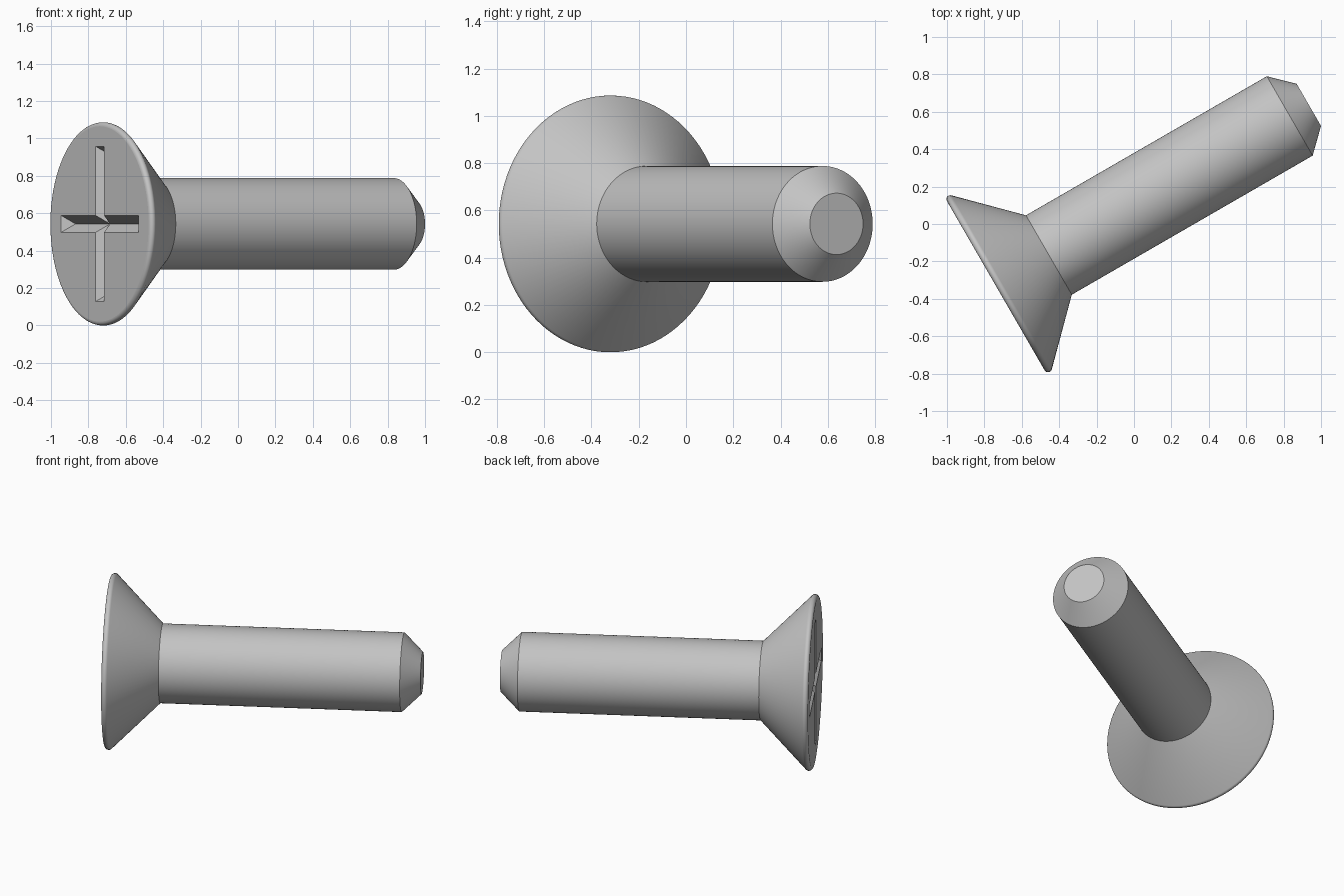
import bpy
import bmesh
from math import pi, radians, sin, cos, tan
from mathutils import Matrix, Vector

cube = bpy.data.objects.get("Cube")
if cube:
    bpy.data.objects.remove(cube, do_unlink=True)

# Plain steel
steel = bpy.data.materials.new("grey steel")
steel.use_nodes = True
grey = (0.55, 0.55, 0.55, 1)
steel.diffuse_color = grey
steel.node_tree.nodes["Principled BSDF"].inputs["Base Color"].default_value = grey

# Placement: the screw lies flat, its axis turned 30 degrees from +x
axis = Vector((cos(pi / 6), sin(pi / 6), 0))
side = Vector((-sin(pi / 6), cos(pi / 6), 0))
frame = Matrix((side, Vector((0, 0, 1)), axis)).transposed().to_4x4()
frame.translation = side * 0.084 + Vector((0, 0, 0.543))

FACE, NECK, SHANK, TIP = -0.805, -0.477, 1.01, 1.128
SHANK_R, TIP_R, FILLET = 0.245, 0.13, 0.021


def make_object(name, bm):
    bmesh.ops.recalc_face_normals(bm, faces=bm.faces)
    mesh = bpy.data.meshes.new(name)
    bm.to_mesh(mesh)
    bm.free()
    mesh.materials.append(steel)
    obj = bpy.data.objects.new(name, mesh)
    obj.matrix_world = frame
    bpy.context.collection.objects.link(obj)
    return obj


# Screw body: rounded rim, 45 degree head, shank and tapered tip, lathed
corner_r = SHANK_R + NECK - FACE
rim_r = corner_r - FILLET * tan(radians(67.5))
profile = []
for i in range(9):
    a = radians(135) * i / 8
    profile.append((rim_r + FILLET * sin(a), FACE + FILLET * (1 - cos(a))))
profile += [(SHANK_R, NECK), (SHANK_R, SHANK), (TIP_R, TIP)]

bm = bmesh.new()
verts = [bm.verts.new((r, 0, t)) for r, t in profile]
edges = [bm.edges.new(pair) for pair in zip(verts, verts[1:])]
bmesh.ops.spin(bm, geom=verts + edges, cent=(0, 0, 0), axis=(0, 0, 1),
               angle=2 * pi, steps=96)
bmesh.ops.remove_doubles(bm, verts=bm.verts, dist=0.0001)
bmesh.ops.holes_fill(bm, edges=[e for e in bm.edges if e.is_boundary], sides=0)
screw = make_object("countersunk_screw", bm)


# Drive recess: two crossed V grooves with sloping ends
def groove_cutter(name, turn):
    half, length, depth, lift = 0.0455, 0.415, 0.064, 0.02
    grow = half * lift / depth
    bm = bmesh.new()
    for x in (-1, 1):
        for y in (-1, 1):
            bm.verts.new((x * (length + grow), y * (half + grow), FACE - lift))
        bm.verts.new((x * (length - half), 0, FACE + depth))
    bmesh.ops.convex_hull(bm, input=bm.verts)
    bmesh.ops.rotate(bm, verts=bm.verts, matrix=Matrix.Rotation(turn, 3, "Z"))
    cutter = make_object(name, bm)
    cutter.hide_render = True
    return cutter


bpy.context.view_layer.objects.active = screw
for name, turn in (("slot_cutter_level", 0), ("slot_cutter_upright", pi / 2)):
    cutter = groove_cutter(name, turn)
    cut = screw.modifiers.new(name, "BOOLEAN")
    cut.operation = "DIFFERENCE"
    cut.solver = "EXACT"
    cut.object = cutter
    bpy.ops.object.modifier_apply(modifier=cut.name)
    bpy.data.objects.remove(cutter, do_unlink=True)

# Smooth round surfaces; flat ends and recess
bpy.ops.object.select_all(action="DESELECT")
screw.select_set(True)
bpy.ops.object.shade_smooth_by_angle(angle=radians(30))
for face in screw.data.polygons:
    c = face.center
    recess = c.z < FACE + 0.07 and Vector((c.x, c.y)).length < 0.45
    if recess or abs(face.normal.z) > 0.99:
        face.use_smooth = False
